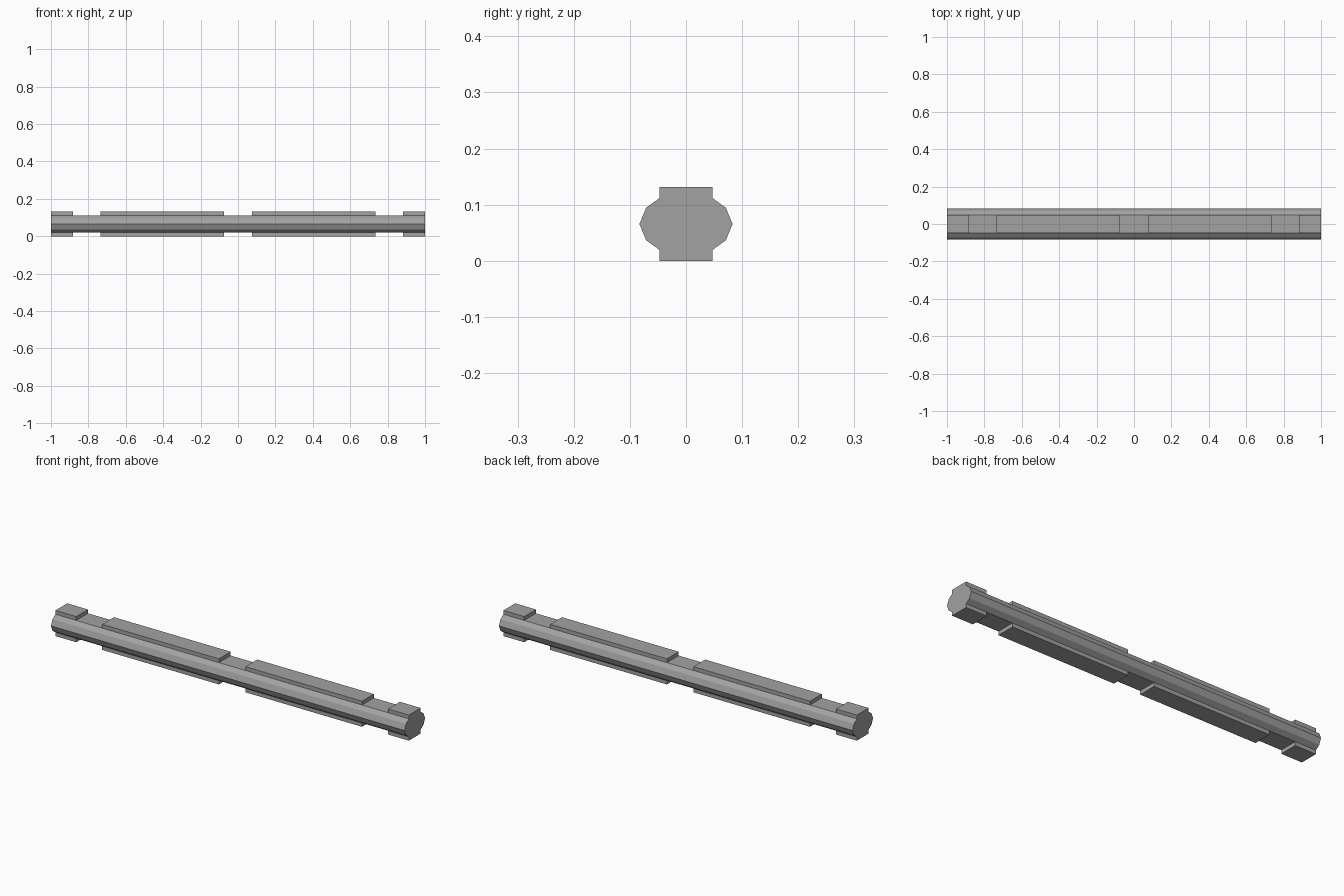
import bpy
import bmesh

default = bpy.data.objects.get("Cube")
if default:
    bpy.data.objects.remove(default, do_unlink=True)

grey = bpy.data.materials.new("plain grey")
grey.use_nodes = True
GREY = (0.36, 0.36, 0.36, 1)
grey.diffuse_color = GREY
grey.node_tree.nodes["Principled BSDF"].inputs["Base Color"].default_value = GREY


def extrude_along_x(name, profile, x0, x1):
    """Sweep a (y, z) outline from x0 to x1 with flat end caps."""
    bm = bmesh.new()
    cap = bm.faces.new([bm.verts.new((x0, y, z)) for y, z in profile])
    swept = bmesh.ops.extrude_face_region(bm, geom=[cap], use_keep_orig=True)
    verts = [g for g in swept["geom"] if isinstance(g, bmesh.types.BMVert)]
    bmesh.ops.translate(bm, verts=verts, vec=(x1 - x0, 0, 0))
    bmesh.ops.recalc_face_normals(bm, faces=bm.faces)
    mesh = bpy.data.meshes.new(name)
    bm.to_mesh(mesh)
    bm.free()
    mesh.materials.append(grey)
    obj = bpy.data.objects.new(name, mesh)
    bpy.context.collection.objects.link(obj)
    return obj


MID = 0.0655   # height of the rod's axis
HALF = 0.0475  # half width of the raised pads
FLAT = 0.046   # axis to the flat top and bottom of the rod

# Faceted rod with flat top and bottom: one quarter outline, mirrored twice
quarter = [(0.083, 0), (0.071, 0.029), (HALF, FLAT)]
upper = quarter + [(-y, z) for y, z in reversed(quarter)]
outline = upper + [(-y, -z) for y, z in upper[1:-1]]
extrude_along_x("rod", [(y, MID + z) for y, z in outline], -1, 1)

# Raised pads on top and underside, mirrored left and right
for side, sx in (("left", 1), ("right", -1)):
    for part, a, b in (("long_pad", 0.075, 0.735), ("end_pad", 0.882, 1)):
        x0, x1 = sorted((sx * a, sx * b))
        for level, z0, z1 in (("top", MID + FLAT, 2 * MID), ("bottom", 0, MID - FLAT)):
            box = [(-HALF, z0), (HALF, z0), (HALF, z1), (-HALF, z1)]
            extrude_along_x(f"{side}_{level}_{part}", box, x0, x1)
